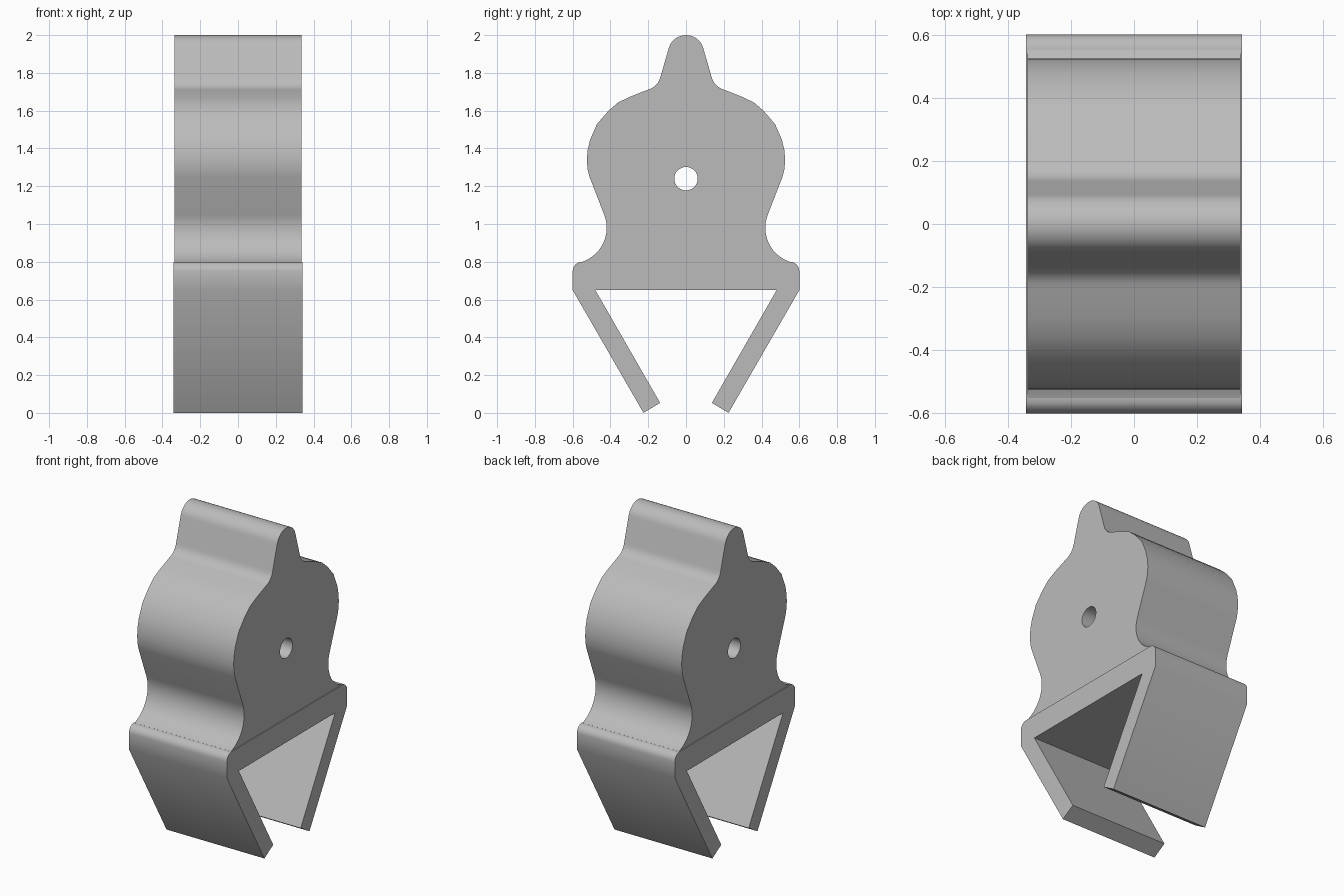
import bpy, bmesh, math

if "Cube" in bpy.data.objects:
    bpy.data.objects.remove(bpy.data.objects["Cube"])

grey = bpy.data.materials.new("plain grey")
grey.diffuse_color = (0.5, 0.5, 0.5, 1)
grey.use_nodes = True
grey.node_tree.nodes["Principled BSDF"].inputs["Base Color"].default_value = grey.diffuse_color


def arc(cy, cz, r, a0, a1, n):
    """Points on an arc in the side plane, angles in degrees."""
    angles = [math.radians(a0 + (a1 - a0) * i / n) for i in range(n + 1)]
    return [(cy + r * math.cos(a), cz + r * math.sin(a)) for a in angles]


def mirrored(half):
    """Close a right-hand half outline with its mirror image."""
    return half + [(-y, z) for y, z in reversed(half) if abs(y) > 1e-5]


def slab(name, loops, half_width):
    """Fill the outline (further loops are holes) and extrude it along x."""
    bm = bmesh.new()
    edges = []
    for loop in loops:
        vs = [bm.verts.new((-half_width, y, z)) for y, z in loop]
        edges += [bm.edges.new((v, vs[i - 1])) for i, v in enumerate(vs)]
    bmesh.ops.triangle_fill(bm, edges=edges, use_beauty=True)
    res = bmesh.ops.extrude_face_region(bm, geom=bm.faces[:])
    moved = [g for g in res["geom"] if isinstance(g, bmesh.types.BMVert)]
    bmesh.ops.translate(bm, verts=moved, vec=(2 * half_width, 0, 0))
    bmesh.ops.recalc_face_normals(bm, faces=bm.faces[:])
    mesh = bpy.data.meshes.new(name)
    bm.to_mesh(mesh)
    bm.free()
    mesh.materials.append(grey)
    ob = bpy.data.objects.new(name, mesh)
    bpy.context.collection.objects.link(ob)
    return ob


# Body: rounded tip, neck fillet, round shoulder, concave waist
shoulder = [(0.25, 1.692), (0.30, 1.672), (0.36, 1.643), (0.41, 1.60),
            (0.472, 1.528), (0.508, 1.445), (0.521, 1.39), (0.525, 1.337),
            (0.521, 1.29), (0.511, 1.25)]
half_body = (arc(0, 1.905, 0.095, 90, 15, 8)
             + arc(0.225, 1.80, 0.092, 195, 255, 6)
             + shoulder
             + arc(0.61, 0.98, 0.19, 159, 252, 14)
             + [(0.551, 0.72)])
pin_hole = arc(0, 1.24, 0.062, 0, 348.75, 31)
body = slab("body", [mirrored(half_body), pin_hole], 0.337)

# Base: a slightly wider bar with rounded corners and two inward-leaning legs
half_base = ([(0, 0.799), (0.551, 0.799)]
             + arc(0.55, 0.75, 0.05, 72, 0, 6)
             + [(0.60, 0.65), (0.225, 0.0), (0.137, 0.053), (0.48, 0.65)])
base = slab("clip_base", [mirrored(half_base)], 0.342)

# Join both into one solid
union = body.modifiers.new("join_base", 'BOOLEAN')
union.operation = 'UNION'
union.solver = 'EXACT'
union.object = base
bpy.context.view_layer.objects.active = body
body.select_set(True)
bpy.ops.object.modifier_apply(modifier=union.name)
bpy.data.objects.remove(base)
body.name = "clip_body"
bpy.ops.object.shade_smooth_by_angle(angle=math.radians(30))
